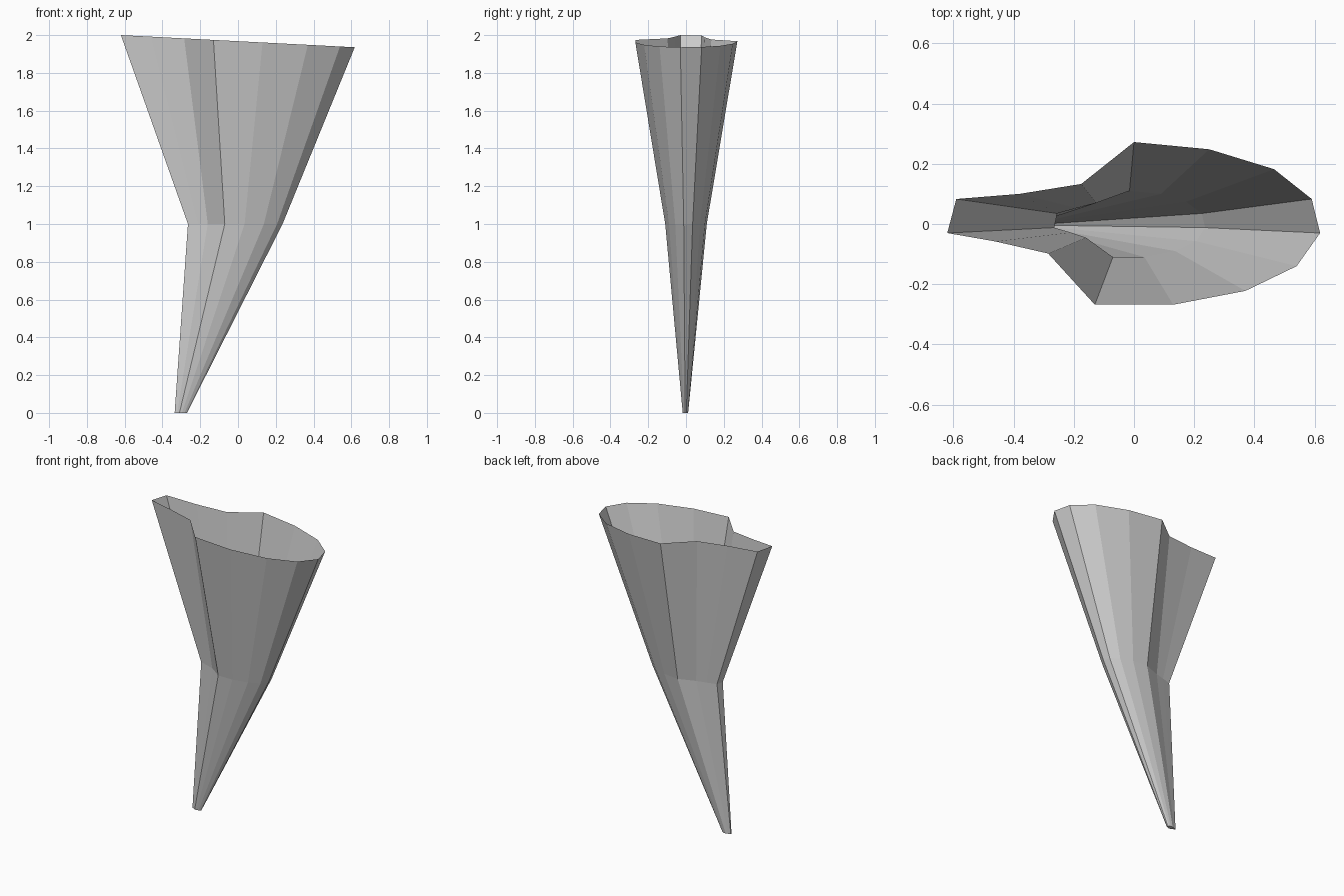
import bpy, bmesh

if "Cube" in bpy.data.objects:
    bpy.data.objects.remove(bpy.data.objects["Cube"])

# Cross-section outlines, same point order (x, y)
TOP = [(-0.62, -0.03), (-0.59, 0.083), (-0.38, 0.10), (-0.175, 0.133), (0.0, 0.272),
       (0.25, 0.248), (0.465, 0.182), (0.59, 0.083), (0.618, -0.03), (0.54, -0.14),
       (0.37, -0.222), (0.13, -0.268), (-0.13, -0.268), (-0.285, -0.098), (-0.46, -0.058)]
MID = [(-0.265, -0.012), (-0.255, 0.035), (-0.19, 0.053), (-0.125, 0.07), (-0.015, 0.11),
       (0.09, 0.10), (0.173, 0.074), (0.225, 0.035), (0.236, -0.012), (0.207, -0.057),
       (0.137, -0.09), (0.035, -0.11), (-0.07, -0.11), (-0.16, -0.045), (-0.21, -0.028)]

bm = bmesh.new()


def ring(points, height):
    return [bm.verts.new((x, y, height(x))) for x, y in points]


# Pointed foot, waist and tilted open rim
foot = ring([(-0.301 + 0.13 * x, 0.13 * y - 0.003) for x, y in MID], lambda x: 0.0)
waist = ring(MID, lambda x: 1.0)
rim = ring(TOP, lambda x: 1.968 - 0.052 * x)

# Walls between neighbouring rings, and the closed tip
for low, high in ((foot, waist), (waist, rim)):
    for i in range(len(low)):
        j = (i + 1) % len(low)
        bm.faces.new((low[i], low[j], high[j], high[i]))
bm.faces.new(foot[::-1])
bmesh.ops.recalc_face_normals(bm, faces=bm.faces)

mesh = bpy.data.meshes.new("funnel_shell")
bm.to_mesh(mesh)
bm.free()
shell = bpy.data.objects.new("funnel_shell", mesh)
bpy.context.collection.objects.link(shell)

# Rim peak sits at exactly 2 units
top = max(v.co.z for v in mesh.vertices)
for v in mesh.vertices:
    if v.co.z > 1.5:
        v.co.z += 2.0 - top
